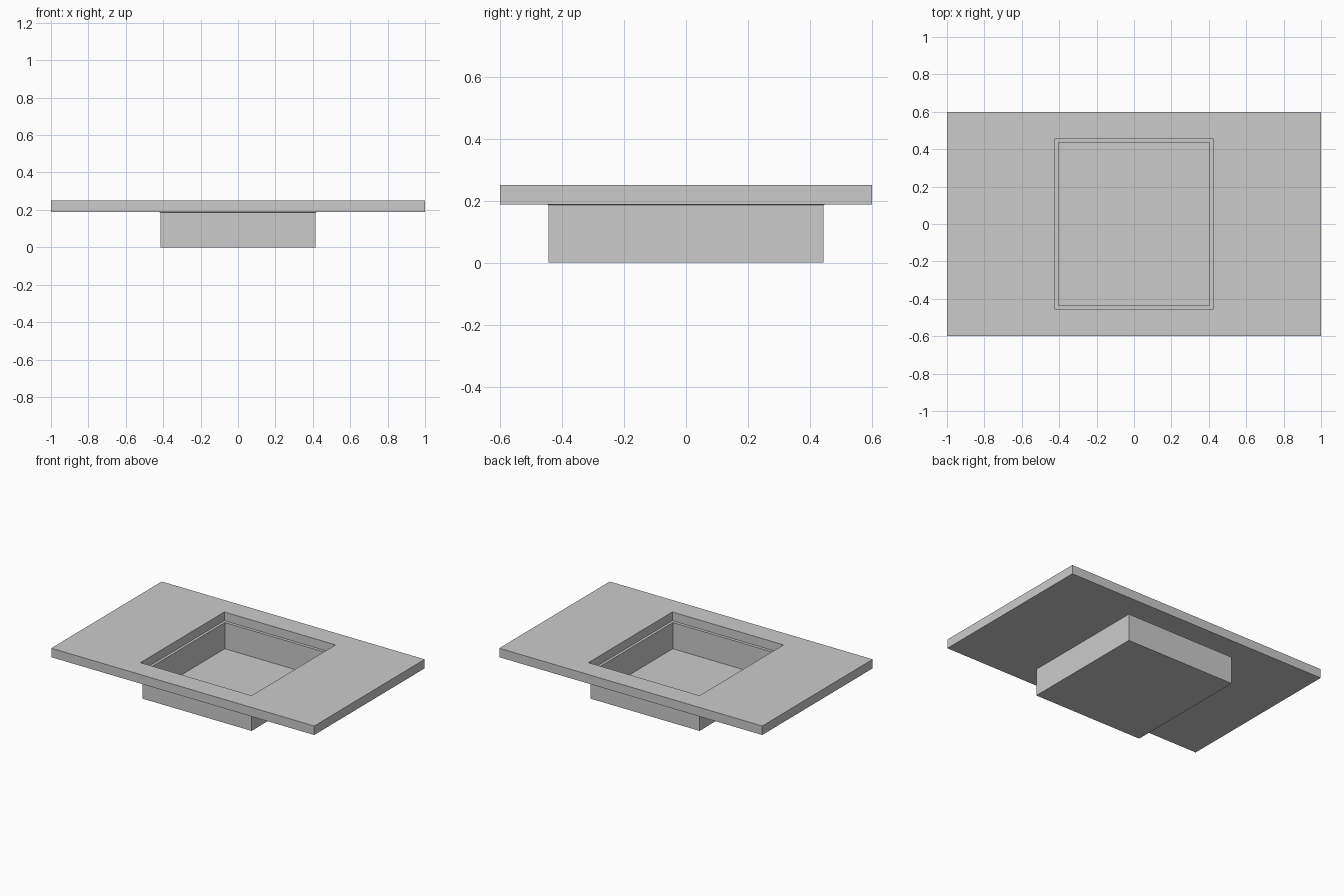
import bpy
import bmesh

cube = bpy.data.objects.get("Cube")
if cube:
    bpy.data.objects.remove(cube, do_unlink=True)

# Single grey material
grey = bpy.data.materials.new("light_grey")
grey.use_nodes = True
colour = (0.6, 0.6, 0.6, 1)
grey.diffuse_color = colour
grey.node_tree.nodes["Principled BSDF"].inputs["Base Color"].default_value = colour

TOP, UNDERSIDE, FLOOR = 0.25, 0.188, 0.01
HOLE = (0.423, 0.456)
OUTER = (0.414, 0.444)
INNER = (0.405, 0.435)


def rings_object(name, rings, cap_ends=False):
    """Bridge a run of rectangles (half_x, half_y, z); join or cap the ends."""
    bm = bmesh.new()
    loops = [[bm.verts.new((sx * hx, sy * hy, z))
              for sx, sy in ((-1, -1), (1, -1), (1, 1), (-1, 1))]
             for (hx, hy), z in rings]
    pairs = list(zip(loops, loops[1:]))
    if cap_ends:
        bm.faces.new(loops[0])
        bm.faces.new(loops[-1])
    else:
        pairs.append((loops[-1], loops[0]))
    for a, b in pairs:
        for i in range(4):
            j = (i + 1) % 4
            bm.faces.new((a[i], a[j], b[j], b[i]))
    bmesh.ops.recalc_face_normals(bm, faces=bm.faces)
    mesh = bpy.data.meshes.new(name)
    bm.to_mesh(mesh)
    bm.free()
    mesh.materials.append(grey)
    obj = bpy.data.objects.new(name, mesh)
    bpy.context.collection.objects.link(obj)
    return obj


# Counter slab with a rectangular opening
SLAB = (1.0, 0.6)
rings_object("counter_slab", [(SLAB, UNDERSIDE), (SLAB, TOP),
                              (HOLE, TOP), (HOLE, UNDERSIDE)])

# Thin-walled basin, its narrow rim closing the opening under the slab
rings_object("basin", [(OUTER, 0), (OUTER, UNDERSIDE - 0.002),
                       (HOLE, UNDERSIDE), (HOLE, UNDERSIDE + 0.002),
                       (INNER, UNDERSIDE + 0.002), (INNER, FLOOR)],
             cap_ends=True)
